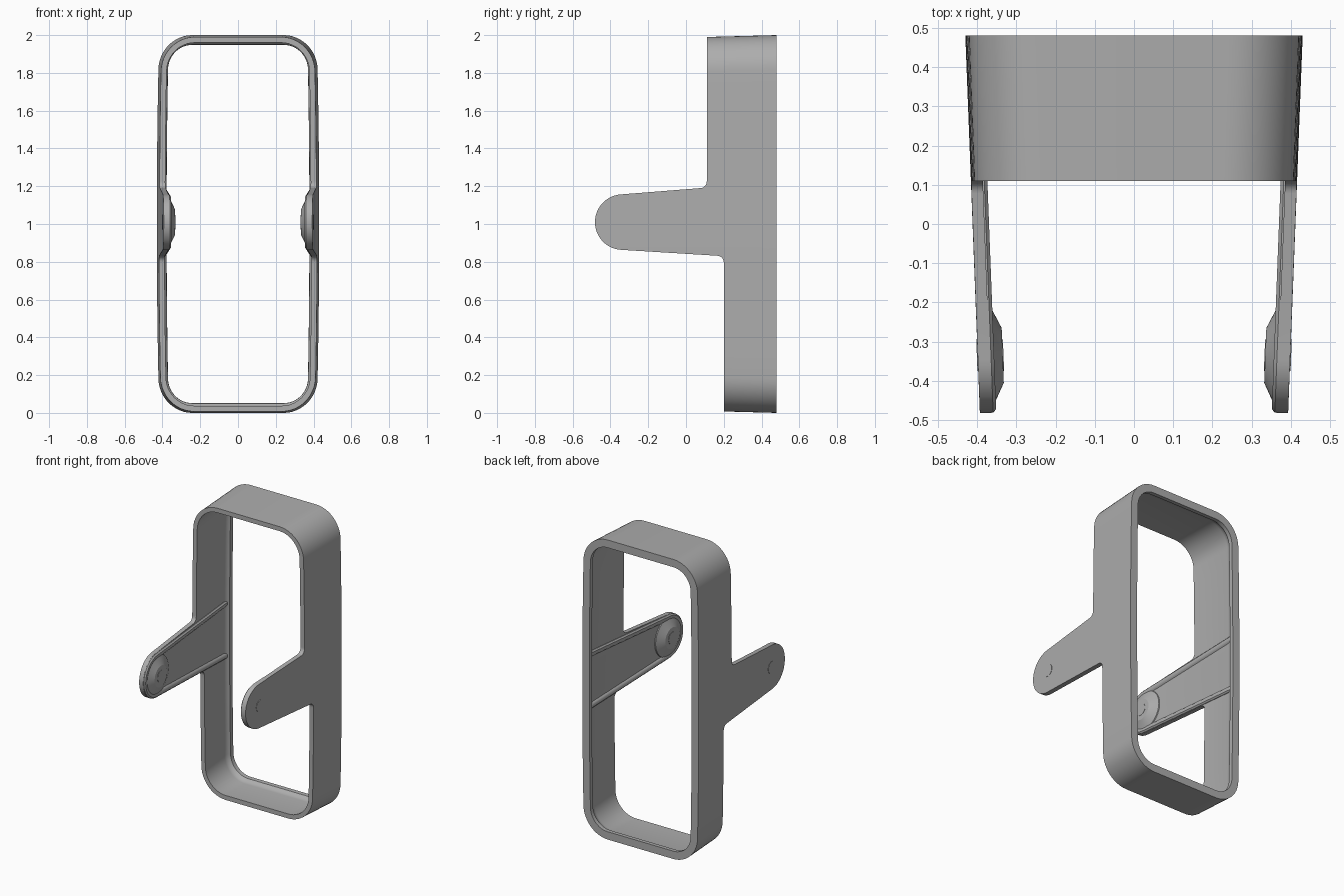
import bpy, bmesh
from math import sin, cos, pi, radians

cube = bpy.data.objects.get("Cube")
if cube:
    bpy.data.objects.remove(cube, do_unlink=True)

grey = bpy.data.materials.new("satin grey")
grey.use_nodes = True
grey.diffuse_color = (0.42, 0.42, 0.42, 1)
grey.node_tree.nodes["Principled BSDF"].inputs["Base Color"].default_value = (0.42, 0.42, 0.42, 1)

BACK = 0.48
PIVOT_Y, PIVOT_Z, TIP_R = -0.335, 1.01, 0.147


def half_width(y):
    return 0.43 - 0.0385 * (BACK - y)


def half_height(y):
    return 1.0 - 0.027 * (BACK - y)


def loft(name, rings, loop_rings=False, closed=True):
    """Skin a list of rings; cap the ends unless the rings form a loop."""
    bm = bmesh.new()
    vs = [[bm.verts.new(p) for p in ring] for ring in rings]
    n, m = len(vs), len(vs[0])
    for i in range(n if loop_rings else n - 1):
        a, b = vs[i], vs[(i + 1) % n]
        for j in range(m if closed else m - 1):
            k = (j + 1) % m
            bm.faces.new((a[j], a[k], b[k], b[j]))
    if not loop_rings:
        bm.faces.new(vs[0])
        bm.faces.new(vs[-1])
    bmesh.ops.recalc_face_normals(bm, faces=bm.faces[:])
    mesh = bpy.data.meshes.new(name)
    bm.to_mesh(mesh)
    bm.free()
    mesh.materials.append(grey)
    obj = bpy.data.objects.new(name, mesh)
    bpy.context.collection.objects.link(obj)
    return obj


def activate(obj):
    bpy.ops.object.select_all(action='DESELECT')
    obj.select_set(True)
    bpy.context.view_layer.objects.active = obj


def smooth(obj, angle=25):
    activate(obj)
    bpy.ops.object.shade_smooth_by_angle(angle=radians(angle))


def arc(cy, cz, r, start, end, steps):
    return [(cy + r * cos(radians(start + (end - start) * i / steps)),
             cz + r * sin(radians(start + (end - start) * i / steps)))
            for i in range(steps + 1)]


def frame_ring(y, inset):
    """Rounded rectangle with gently bowed sides."""
    w, h, r = half_width(y) - inset, half_height(y) - inset, 0.18 - inset
    pts = []
    for sx, sz, start in ((1, 1, 0), (-1, 1, 90), (-1, -1, 180), (1, -1, 270)):
        pts += arc(sx * (w - r), sz * (h - r), r, start, start + 90, 12)
        if sx == -sz:
            continue
    # subdivide the long sides so that they can bow outwards
    out = []
    for i, (x, z) in enumerate(pts):
        out.append((x, z))
        nx, nz = pts[(i + 1) % len(pts)]
        if abs(nz - z) > 0.5:
            out += [(x + (nx - x) * t / 14, z + (nz - z) * t / 14) for t in range(1, 14)]
    return [(x * (1 - 0.03 * z * z), y, z + 1) for x, z in out]


# Tapered tube with a thin wall and an inner lip at the back
section = [(-0.55, 0), (BACK, 0), (BACK, 0.052), (0.452, 0.05),
           (0.444, 0.042), (0.432, 0.034), (0.415, 0.03), (-0.55, 0.03)]
frame = loft("frame_with_arms", [frame_ring(y, d) for y, d in section], loop_rings=True)

# Side silhouette that trims the tube to the frame and its two arms
outline = [(0.7, 2.2), (0.11, 2.2)]
outline += arc(0.075, 1.225, 0.035, 0, -86, 6)
outline += arc(PIVOT_Y, PIVOT_Z, TIP_R, 94, 266, 28)
outline += arc(0.165, 0.797, 0.035, 86, 0, 6)
outline += [(0.2, -0.2), (0.7, -0.2)]
trimmer = loft("trimmer", [[(x, y, z) for y, z in outline] for x in (-1, 1)])
trimmer.hide_render = True
trim = frame.modifiers.new("trim", 'BOOLEAN')
trim.operation = 'INTERSECT'
trim.solver = 'EXACT'
trim.object = trimmer
activate(frame)
bpy.ops.object.modifier_apply(modifier=trim.name)
bpy.data.objects.remove(trimmer, do_unlink=True)
smooth(frame)


def rib_path(d):
    return ([(0.455, 1.205 - d)] + arc(PIVOT_Y, PIVOT_Z, TIP_R - d, 94, 266, 28)
            + [(0.455, 0.815 + d)])


def on_side(side, y, z, depth):
    return (side * (half_width(y) - depth), y, z)


def lathe(name, side, profile):
    """Round part about the pivot, sheared to follow the arm."""
    return loft(name, [[on_side(side, y, z, depth)
                        for y, z in arc(PIVOT_Y, PIVOT_Z, r, 0, 352.5, 47)]
                       for r, depth in profile])


for side, label in ((1, "left"), (-1, "right")):
    # Raised rib following the arm edge and running back to the lip
    rails = [[on_side(side, y, z, depth) for y, z in rib_path(d)]
             for d, depth in ((0.001, 0.02), (0.001, 0.034), (0.01, 0.042),
                              (0.026, 0.042), (0.036, 0.036), (0.046, 0.02))]
    smooth(loft(label + "_arm_rib", list(zip(*rails))), 40)
    # Conical boss around the pivot
    smooth(lathe(label + "_pivot_boss", side,
                 [(0.135, 0.02), (0.13, 0.036), (0.115, 0.042), (0.07, 0.064)]))
    # Pivot pin, just proud of both faces
    smooth(lathe(label + "_pivot_pin", side, [(0.04, -0.002), (0.04, 0.066)]))
